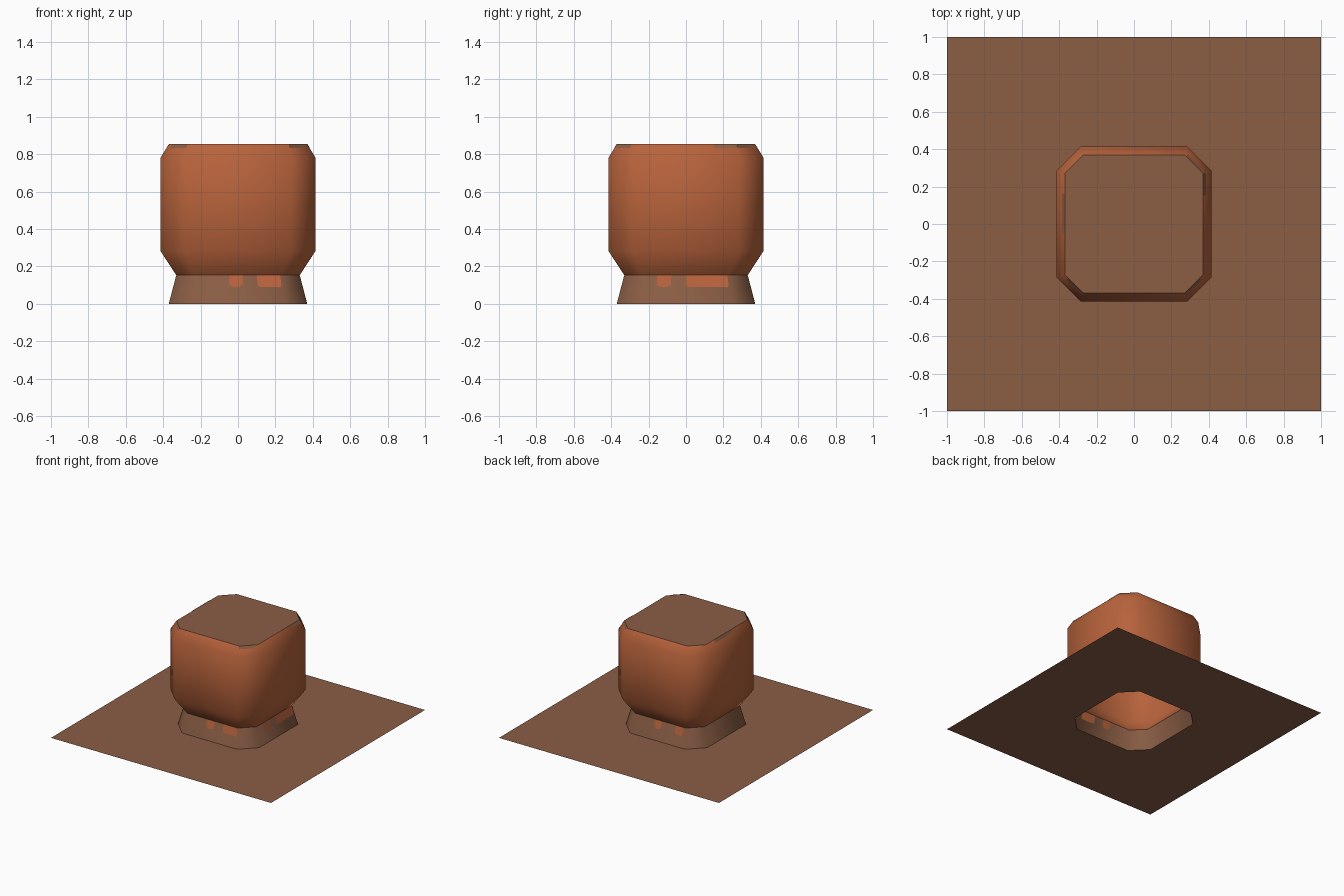
import bpy, bmesh, math
from mathutils import Vector, Matrix

if "Cube" in bpy.data.objects:
    bpy.data.objects.remove(bpy.data.objects["Cube"])


def material(name, rgb):
    m = bpy.data.materials.new(name)
    m.diffuse_color = (*rgb, 1)
    m.use_nodes = True
    m.node_tree.nodes["Principled BSDF"].inputs["Base Color"].default_value = m.diffuse_color
    return m


SOIL = material("soil brown", (0.258, 0.112, 0.060))
CLAY = material("clay orange", (0.479, 0.125, 0.045))

# Ring = (half width, half length of the straight side, height)
BASE = (0.37, 0.25, 0.0)
NECK = (0.33, 0.23, 0.153)
BELLY = (0.415, 0.283, 0.283)
SHOULDER = (0.415, 0.283, 0.78)
TOP = (0.37, 0.27, 0.853)


def octagon(ring):
    a, c, z = ring
    pts = []
    for k in range(4):
        rot = Matrix.Rotation(k * math.pi / 2, 3, 'Z')
        pts += [rot @ Vector((-c, -a, z)), rot @ Vector((c, -a, z))]
    return pts


def finish(bm, name, mat, smooth=False):
    mesh = bpy.data.meshes.new(name)
    bm.to_mesh(mesh)
    bm.free()
    ob = bpy.data.objects.new(name, mesh)
    bpy.context.collection.objects.link(ob)
    mesh.materials.append(mat)
    if smooth:
        bpy.ops.object.select_all(action='DESELECT')
        ob.select_set(True)
        bpy.context.view_layer.objects.active = ob
        bpy.ops.object.shade_smooth_by_angle(angle=math.radians(60))
    return ob


def shell(name, rings, mat):
    bm = bmesh.new()
    loops = [[bm.verts.new(p) for p in octagon(r)] for r in rings]
    for lo, hi in zip(loops, loops[1:]):
        for i in range(8):
            j = (i + 1) % 8
            bm.faces.new((lo[i], lo[j], hi[j], hi[i]))
    finish(bm, name, mat, True)


# Flared foot and rounded body
shell("foot", [BASE, NECK], SOIL)
shell("body", [NECK, BELLY, SHOULDER, TOP], CLAY)

# Flat lid
bm = bmesh.new()
bm.faces.new([bm.verts.new(p) for p in octagon(TOP)])
finish(bm, "lid", SOIL)

# Ground slab with an octagonal opening under the foot
bm = bmesh.new()
hole = [bm.verts.new(p) for p in octagon(BASE)]
corner = [bm.verts.new((x, y, 0)) for x, y in ((-1, -1), (1, -1), (1, 1), (-1, 1))]
for k in range(4):
    n = (k + 1) % 4
    bm.faces.new((corner[k], corner[n], hole[2 * k + 1], hole[2 * k]))
    bm.faces.new((corner[n], hole[(2 * k + 2) % 8], hole[2 * k + 1]))
finish(bm, "ground_slab", SOIL)


def patch(bm, lower, upper, side, outline, offset):
    """Thin patch on one wall; outline = (0..1 along the wall, height)."""
    lo, hi = octagon(lower), octagon(upper)
    a, b, c, d = lo[side], lo[(side + 1) % 8], hi[(side + 1) % 8], hi[side]
    n = (b - a).cross(d - a).normalized() * offset
    vs = []
    for u, z in outline:
        t = (z - lower[2]) / (upper[2] - lower[2])
        vs.append(bm.verts.new(a.lerp(b, u).lerp(d.lerp(c, u), t) + n))
    if offset < 0:
        vs.reverse()
    bm.faces.new(vs)


def drip(u0, u1, z0, z1, r):
    return [(u0, z0 + 0.015), (u0 + r, z0), (u1 - r, z0), (u1, z0 + 0.015), (u1, z1), (u0, z1)]


# Clay drips running over the foot, seen inside and outside
bm = bmesh.new()
for side, u0, u1, r in ((0, 0.40, 0.55, 0.04), (0, 0.72, 0.99, 0.01),
                        (2, 0.17, 0.33, 0.04), (2, 0.50, 0.98, 0.01),
                        (4, 0.40, 0.53, 0.04), (4, 0.80, 0.95, 0.03)):
    for off in (0.002, -0.002):
        patch(bm, BASE, NECK, side, drip(u0, u1, 0.088, 0.152, r), off)
finish(bm, "clay_drips", CLAY)

# Soil spills over the top rim
bm = bmesh.new()
for side, u0, u1 in ((1, 0.0, 0.8), (7, 0.2, 1.0), (2, 0.78, 1.0),
                     (3, 0.0, 0.9), (6, 0.2, 0.6)):
    outline = [(u0, 0.832), (u1, 0.832), (u1, 0.853), (u0, 0.853)]
    patch(bm, SHOULDER, TOP, side, outline, 0.002)
finish(bm, "rim_spills", SOIL)
